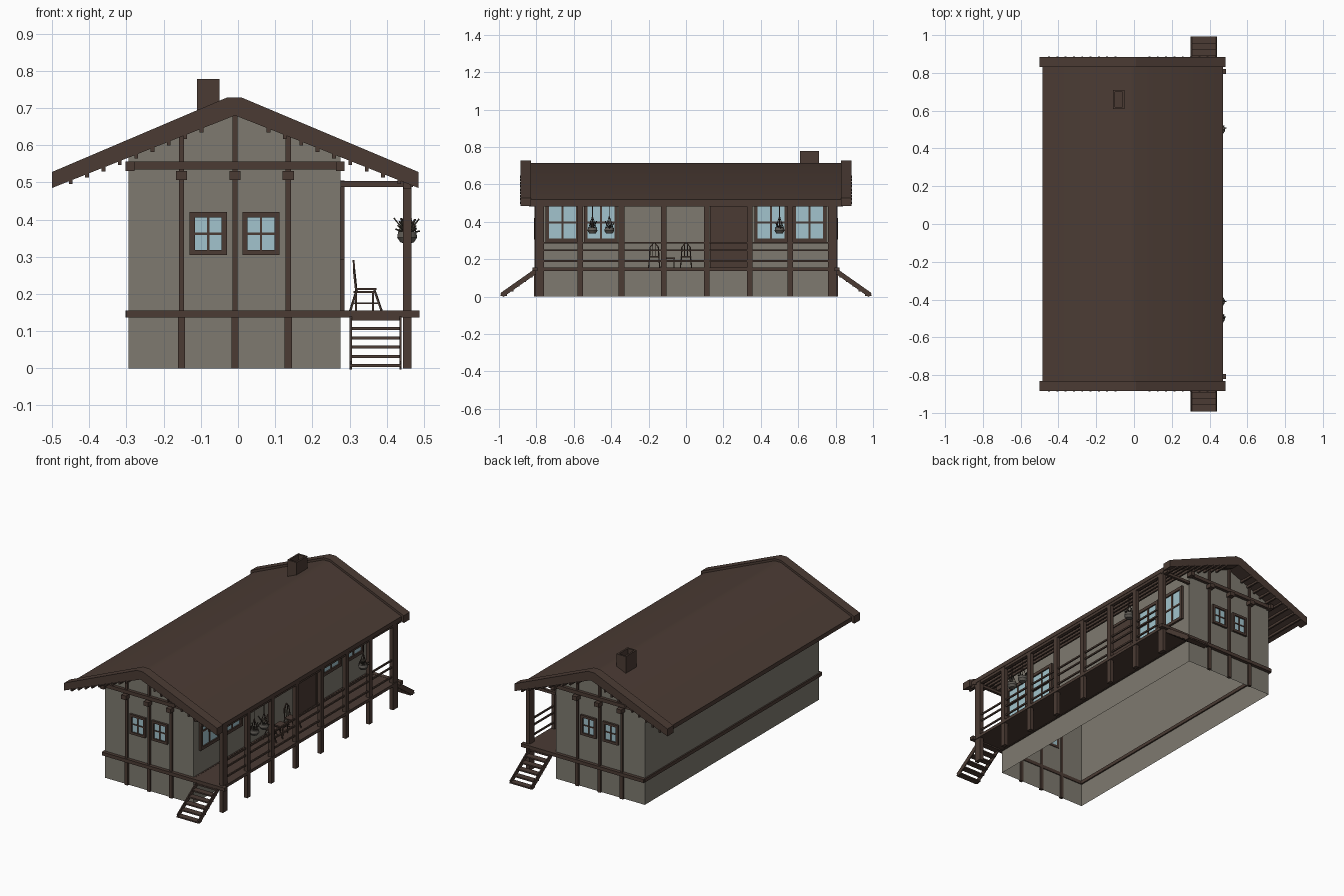
import bpy, bmesh, math, random
from mathutils import Vector, Matrix

random.seed(4)
cube = bpy.data.objects.get("Cube")
if cube:
    bpy.data.objects.remove(cube)


def material(name, rgb):
    m = bpy.data.materials.new(name)
    m.use_nodes = True
    m.diffuse_color = (*rgb, 1)
    m.node_tree.nodes["Principled BSDF"].inputs["Base Color"].default_value = (*rgb, 1)
    return m


WOOD = material("dark_wood", (.07, .044, .034))
PLASTER = material("grey_plaster", (.21, .195, .16))
GLASS = material("pale_glass", (.36, .55, .61))
CLAY = material("grey_clay", (.12, .11, .095))
LEAF = material("dark_leaf", (.05, .042, .032))


def finish(name, bm, mat, smooth=False):
    bmesh.ops.recalc_face_normals(bm, faces=bm.faces)
    me = bpy.data.meshes.new(name)
    bm.to_mesh(me)
    bm.free()
    me.materials.append(mat)
    ob = bpy.data.objects.new(name, me)
    bpy.context.collection.objects.link(ob)
    if smooth:
        bpy.ops.object.select_all(action='DESELECT')
        ob.select_set(True)
        bpy.context.view_layer.objects.active = ob
        bpy.ops.object.shade_smooth_by_angle(angle=math.radians(40))
    return ob


def box(bm, x, y, z):
    """Box from three (low, high) ranges."""
    c = Vector([sum(r) / 2 for r in (x, y, z)])
    s = [abs(r[1] - r[0]) for r in (x, y, z)]
    bmesh.ops.create_cube(bm, size=1, matrix=Matrix.Translation(c) @ Matrix.Diagonal((*s, 1)))


def rod(bm, a, b, w, h=None):
    """Square bar between two points."""
    a, b = Vector(a), Vector(b)
    rot = (b - a).to_track_quat('Z', 'Y').to_matrix().to_4x4()
    bmesh.ops.create_cube(bm, size=1, matrix=Matrix.Translation((a + b) / 2) @ rot
                          @ Matrix.Diagonal((w, h or w, (b - a).length, 1)))


def prism(bm, pts, y0, y1):
    """Extrude an x-z outline along y."""
    f = bm.faces.new([bm.verts.new((x, y0, z)) for x, z in pts])
    ext = bmesh.ops.extrude_face_region(bm, geom=[f])["geom"]
    bmesh.ops.translate(bm, vec=(0, y1 - y0, 0), verts=[v for v in ext if isinstance(v, bmesh.types.BMVert)])
    bm.faces.ensure_lookup_table()


def around(c, w):
    return (c - w / 2, c + w / 2)


WX0, WX1, WY, MID = -.295, .275, .8, -.008

# Plaster shell, open underneath and under the roof
bm = bmesh.new()
prism(bm, [(WX0, 0), (WX1, 0), (WX1, .58), (MID, .69), (WX0, .58)], -WY, WY)
bmesh.ops.recalc_face_normals(bm, faces=bm.faces)
bmesh.ops.delete(bm, geom=[f for f in bm.faces if abs(f.normal.z) > .5], context='FACES')
finish("walls", bm, PLASTER)

# Roof slab with a narrow flat ridge
bm = bmesh.new()
prism(bm, [(-.485, .52), (-.03, .715), (.01, .715), (.47, .52),
           (.47, .495), (MID, .685), (-.485, .495)], -.84, .84)
finish("roof", bm, WOOD, True)

# Barge boards closing both roof ends
for end, s in (("front", -1), ("back", 1)):
    bm = bmesh.new()
    prism(bm, [(-.5, .528), (-.03, .728), (.01, .728), (.485, .528),
               (.485, .485), (MID, .68), (-.5, .485)], s * .83, s * .885)
    finish(end + "_barge_board", bm, WOOD)

# Battens running under the roof
bm = bmesh.new()
for s in (-1, 1):
    for i in range(9):
        d = .09 + i * .044
        box(bm, around(MID + s * d, .01), (-.888, .888), around(.677 - d * .396, .014))
finish("roof_battens", bm, WOOD)

# Hollow chimney
bm = bmesh.new()
for x in (-.105, -.055):
    box(bm, around(x, .01), (.61, .71), (.6, .778))
for y in (.615, .705):
    box(bm, (-.1, -.06), around(y, .01), (.6, .778))
box(bm, (-.1, -.06), (.62, .70), (.6, .74))
finish("chimney", bm, WOOD)

# Timber framing on both gable ends
for end, s in (("front", -1), ("back", 1)):
    bm = bmesh.new()
    face = lambda d: (s * (WY - .005), s * (WY + d))
    box(bm, (-.3, .285), face(.018), (.535, .556))
    box(bm, (-.3, .488), face(.02), (.136, .156))
    for x in (-.152, MID, .135):
        box(bm, around(x, .014), face(.01), (.15, .685 - abs(x - MID) * .4))
        box(bm, around(x, .02), face(.012), (0, .14))
        box(bm, around(x, .03), face(.035), (.506, .53))
    for x in (-.29, .275):
        box(bm, around(x, .024), face(.035), (.53, .556))
    finish(end + "_timbers", bm, WOOD)

# Sill beams along the long walls
bm = bmesh.new()
for x in (WX0, WX1):
    box(bm, around(x, .016), (-.81, .81), (.136, .156))
finish("side_sill_beams", bm, WOOD)


def window(name, spot, u, w, z, border, bar):
    """Framed four-pane window; spot maps (along, out, up) ranges to the wall."""
    u0, u1 = around(u, w)
    z0, z1 = z
    zc = (z0 + z1) / 2
    bm = bmesh.new()
    for a in ((u0, u0 + border), (u1 - border, u1)):
        box(bm, *spot(a, (-.004, .012), z))
    for b in ((z0, z0 + border), (z1 - border, z1)):
        box(bm, *spot((u0, u1), (-.004, .012), b))
    box(bm, *spot(around(u, bar), (-.003, .008), z))
    box(bm, *spot((u0, u1), (-.003, .008), around(zc, bar)))
    finish(name + "_frame", bm, WOOD)
    bm = bmesh.new()
    box(bm, *spot((u0 + .005, u1 - .005), (-.002, .004), (z0 + .005, z1 - .005)))
    finish(name + "_glass", bm, GLASS)


for end, s in (("front", -1), ("back", 1)):
    for i, x in enumerate((-.08, .062)):
        window(f"{end}_window_{i + 1}",
               lambda a, d, b, s=s: (a, (s * (WY + d[0]), s * (WY + d[1])), b),
               x, .1, (.304, .42), .014, .006)
for i, y in enumerate((-.66, -.455, .455, .66)):
    window(f"porch_window_{i + 1}", lambda a, d, b: ((WX1 + d[0], WX1 + d[1]), a, b),
           y, .18, (.292, .5), .018, .01)

# Door with raised frame
bm = bmesh.new()
box(bm, (WX1 - .003, WX1 + .007), (.14, .315), (.156, .49))
for y in (.135, .32):
    box(bm, (WX1 - .003, WX1 + .012), around(y, .014), (.156, .505))
box(bm, (WX1 - .003, WX1 + .012), (.128, .327), (.49, .505))
finish("door", bm, WOOD)

# Porch deck, posts, rails and top beam
bm = bmesh.new()
box(bm, (WX1, .47), (-WY, WY), (.138, .155))
finish("porch_deck", bm, WOOD)
POSTS = (-.782, -.565, -.345, -.118, .11, .34, .557, .782)
bm = bmesh.new()
for y in POSTS:
    box(bm, around(.455, .022), around(y, .044 if abs(y) > .7 else .03), (0, .51))
finish("porch_posts", bm, WOOD)
bm = bmesh.new()
for z in (.19, .247, .287):
    box(bm, around(.455, .008), (-.78, .78), around(z, .009))
finish("porch_rails", bm, WOOD)
bm = bmesh.new()
box(bm, around(.455, .02), (-.84, .84), (.482, .502))
for y in (-.8, .8):
    box(bm, (WX1, .47), around(y, .016), (.488, .504))
finish("porch_top_beam", bm, WOOD)

# Open stairs at both ends of the porch
for end, s in (("front", -1), ("back", 1)):
    bm = bmesh.new()
    for x in (.303, .437):
        rod(bm, (x, s * .8, .138), (x, s * .985, .008), .006, .026)
    for i in range(6):
        box(bm, (.3, .44), around(s * (.975 - i * .034), .036), around(.007 + i * .025, .008))
    finish(end + "_stairs", bm, WOOD)

# Chairs and a small table on the porch
for i, y in enumerate((-.17, 0)):
    bm = bmesh.new()
    box(bm, (.315, .372), around(y, .055), around(.213, .006))
    for s in (-1, 1):
        rod(bm, (.302, y + s * .03, .155), (.32, y + s * .024, .213), .005)
        rod(bm, (.386, y + s * .03, .155), (.366, y + s * .024, .213), .005)
        rod(bm, (.318, y + s * .025, .21), (.312, y + s * .022, .265), .005)
        rod(bm, (.312, y + s * .022, .265), (.311, y, .29), .005)
        rod(bm, (.308, y + s * .028, .175), (.38, y + s * .028, .175), .004)
    for t in (-.008, .008):
        rod(bm, (.318, y + t, .21), (.311, y + t, .28), .003)
    finish(f"porch_chair_{i + 1}", bm, WOOD)
bm = bmesh.new()
box(bm, (.31, .37), around(-.085, .055), around(.205, .006))
for x in (.317, .363):
    for y in (-.107, -.063):
        rod(bm, (x, y, .155), (x, y, .205), .005)
finish("porch_table", bm, WOOD)

# Hanging pots with cords and foliage
for i, y in enumerate((-.5, -.41, .5)):
    bm = bmesh.new()
    ring = [bm.verts.new((.455 + r, y, z)) for r, z in
            ((0, .336), (.018, .338), (.027, .352), (.024, .368), (.02, .368), (0, .36))]
    edges = [bm.edges.new(p) for p in zip(ring, ring[1:])]
    bmesh.ops.spin(bm, geom=ring + edges, cent=(.455, y, 0), axis=(0, 0, 1),
                   angle=math.tau, steps=14)
    bmesh.ops.remove_doubles(bm, verts=bm.verts, dist=.0004)
    finish(f"hanging_pot_{i + 1}", bm, CLAY, True)
    bm = bmesh.new()
    for k in range(3):
        a = k * math.tau / 3
        rod(bm, (.455 + .023 * math.cos(a), y + .023 * math.sin(a), .366), (.455, y, .43), .003)
    rod(bm, (.455, y, .425), (.455, y, .485), .003)
    finish(f"pot_cords_{i + 1}", bm, WOOD)
    bm = bmesh.new()
    for k in range(12):
        a, r = k * 2.4, random.uniform(.012, .038)
        tip = (.455 + r * math.cos(a), y + r * math.sin(a) * .7, random.uniform(.365, .41))
        rod(bm, (.455, y, .36), tip, .006, .003)
    finish(f"pot_plant_{i + 1}", bm, LEAF)
